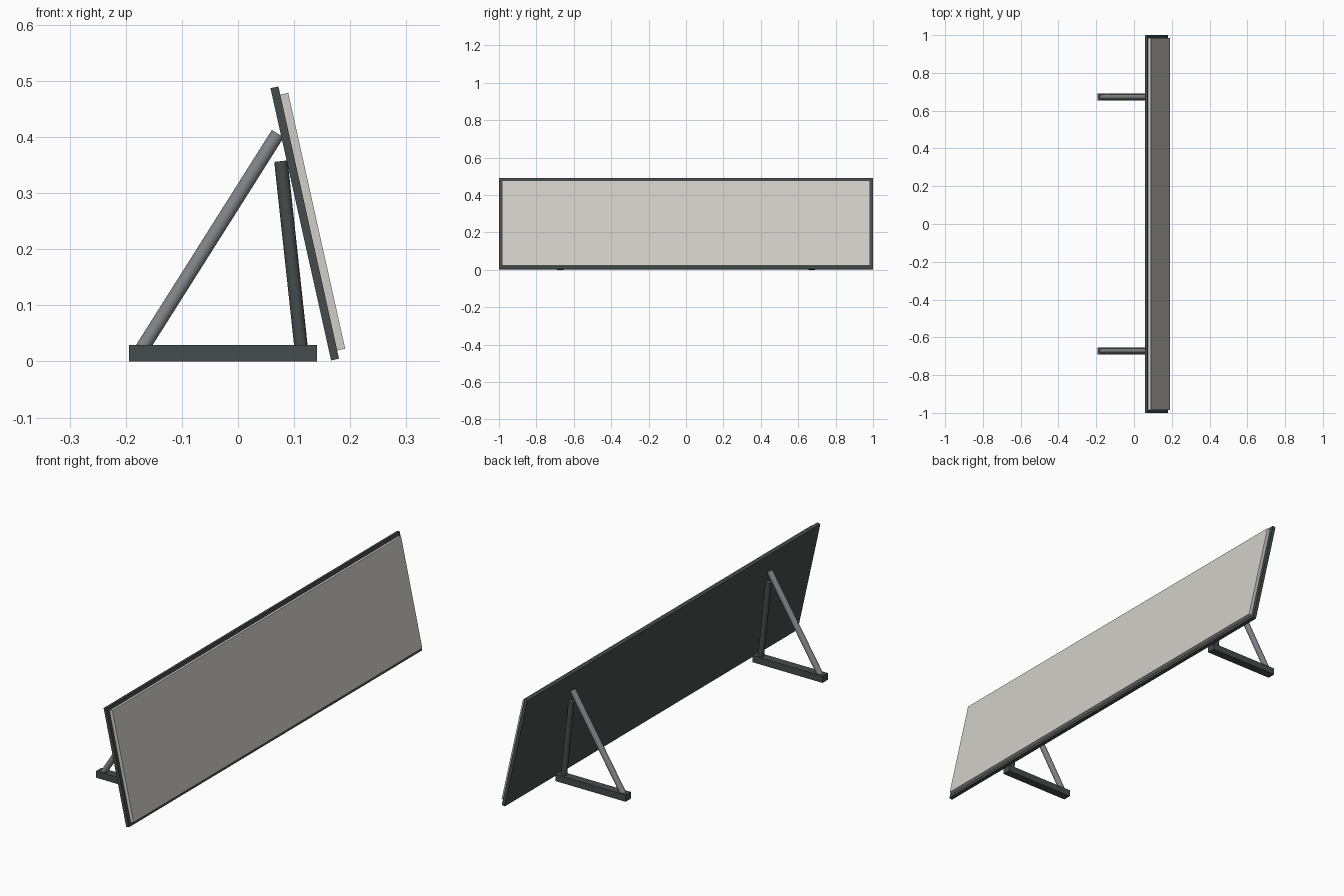
import bpy
from math import atan2
from mathutils import Vector

cube = bpy.data.objects.get("Cube")
if cube:
    bpy.data.objects.remove(cube, do_unlink=True)


def material(name, rgb):
    mat = bpy.data.materials.new(name)
    mat.use_nodes = True
    mat.diffuse_color = (*rgb, 1)
    bsdf = next(n for n in mat.node_tree.nodes if n.type == 'BSDF_PRINCIPLED')
    bsdf.inputs["Base Color"].default_value = (*rgb, 1)
    return mat


dark = material("dark_grey_metal", (0.06, 0.073, 0.072))
steel = material("mid_grey_steel", (0.23, 0.235, 0.25))
pale = material("pale_warm_grey", (0.64, 0.62, 0.58))


def box(name, centre, size, mat, tilt=0):
    bpy.ops.mesh.primitive_cube_add(size=1, location=centre, rotation=(0, tilt, 0))
    obj = bpy.context.object
    obj.name = name
    obj.scale = size
    bpy.ops.object.transform_apply(location=False, rotation=False, scale=True)
    obj.data.materials.append(mat)
    return obj


def rod(name, start, end, radius, mat):
    a, b = Vector(start), Vector(end)
    bpy.ops.mesh.primitive_cylinder_add(vertices=32, radius=radius,
                                        depth=(b - a).length, location=(a + b) / 2)
    obj = bpy.context.object
    obj.name = name
    obj.rotation_euler = (b - a).to_track_quat('Z', 'Y').to_euler()
    obj.data.materials.append(mat)
    bpy.ops.object.shade_smooth_by_angle()
    return obj


# Leaning backboard with a slightly smaller pale panel on its face
up = Vector((-0.108, 0, 0.485)).normalized()
out = Vector((up.z, 0, -up.x))
tilt = atan2(up.x, up.z)
thick = 0.0145
centre = Vector((0.119, 0, 0.246))
box("backboard", centre, (thick, 2, 0.497), dark, tilt)
box("face_panel", centre + out * thick, (thick, 1.97, 0.467), pale, tilt)

# Two triangular stands behind the board
for side, y in (("right", -0.672), ("left", 0.672)):
    box(f"{side}_foot_bar", (-0.027, y, 0.0145), (0.335, 0.036, 0.029), dark)
    rod(f"{side}_upright_post", (0.1135, y, 0.015), (0.0765, y, 0.357), 0.012, dark)
    rod(f"{side}_diagonal_strut", (-0.176, y, 0.015), (0.071, y, 0.406), 0.0125, steel)
